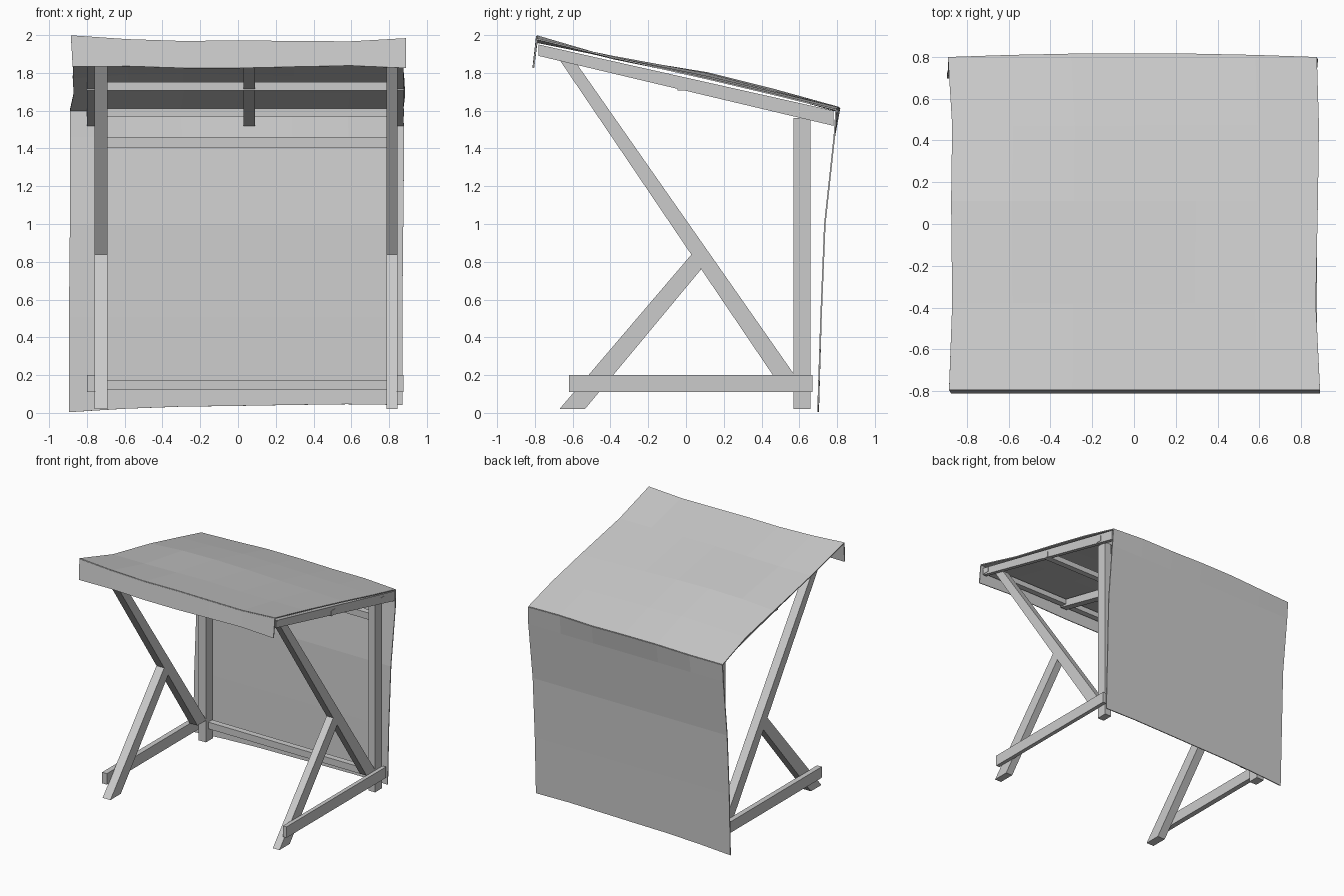
import bpy, bmesh

cube = bpy.data.objects.get("Cube")
if cube:
    bpy.data.objects.remove(cube, do_unlink=True)

grey = bpy.data.materials.new("plain_grey")
grey.use_nodes = True
colour = (0.6, 0.6, 0.6, 1)
grey.diffuse_color = colour
grey.node_tree.nodes["Principled BSDF"].inputs["Base Color"].default_value = colour


def finish(name, bm):
    bmesh.ops.recalc_face_normals(bm, faces=bm.faces[:])
    mesh = bpy.data.meshes.new(name)
    bm.to_mesh(mesh)
    bm.free()
    mesh.materials.append(grey)
    obj = bpy.data.objects.new(name, mesh)
    bpy.context.collection.objects.link(obj)
    return obj


def beam(name, x0, x1, profile):
    """Timber: a side profile of (y, z) points extruded from x0 to x1."""
    bm = bmesh.new()
    face = bm.faces.new([bm.verts.new((x0, y, z)) for y, z in profile])
    ext = bmesh.ops.extrude_face_region(bm, geom=[face])
    moved = [v for v in ext["geom"] if isinstance(v, bmesh.types.BMVert)]
    bmesh.ops.translate(bm, vec=(x1 - x0, 0, 0), verts=moved)
    return finish(name, bm)


def box(y0, y1, z0, z1):
    return [(y0, z0), (y1, z0), (y1, z1), (y0, z1)]


def cloth(name, rows):
    """Uneven sheet: each row is a list of points, joined to the next row."""
    bm = bmesh.new()
    grid = [[bm.verts.new(p) for p in row] for row in rows]
    for a, b in zip(grid, grid[1:]):
        for i in range(len(a) - 1):
            bm.faces.new((a[i], a[i + 1], b[i + 1], b[i]))
    obj = finish(name, bm)
    mod = obj.modifiers.new("thickness", "SOLIDIFY")
    mod.thickness = 0.008
    mod.offset = 0
    return obj


def row(left, right, y, heights, y_sag=0):
    n = len(heights) - 1
    return [(left + (right - left) * i / n, y + y_sag * i * (n - i), z)
            for i, z in enumerate(heights)]


# Side frames: legs and braces inside, skid and rafter on the outer face
rafter = [(-0.78, 1.89), (0.78, 1.52), (0.78, 1.60), (-0.78, 1.95)]
for side, inner, outer in (("right", (-0.76, -0.69), (-0.80, -0.757)),
                           ("left", (0.785, 0.845), (0.842, 0.875))):
    beam(side + "_rear_post", *inner, box(0.57, 0.66, 0.02, 1.56))
    beam(side + "_long_brace", *inner,
         [(0.46, 0.20), (0.575, 0.20), (-0.58, 1.85), (-0.67, 1.87)])
    beam(side + "_short_brace", *inner,
         [(-0.67, 0.02), (-0.535, 0.02), (0.08, 0.76), (0.03, 0.84)])
    beam(side + "_skid", *outer, box(-0.62, 0.67, 0.11, 0.20))
    beam(side + "_rafter", *outer, rafter)

# Centre rafter and cross timbers
beam("centre_rafter", 0.03, 0.09, rafter)
for name, y, z in (("front", -0.74, 1.915), ("middle", -0.02, 1.73),
                   ("rear", 0.62, 1.59)):
    beam(name + "_purlin", -0.803, 0.878, box(y - 0.024, y + 0.024, z - 0.022, z + 0.022))
beam("upper_back_rail", -0.69, 0.785, box(0.60, 0.65, 1.405, 1.46))
beam("lower_back_rail", -0.69, 0.785, box(0.60, 0.65, 0.12, 0.175))

# Roof sheet, slightly rumpled, with a hanging front flap
front_edge = row(-0.885, 0.89, -0.79, [1.995, 1.975, 1.965, 1.968, 1.965, 1.963, 1.98])
back_edge = row(-0.89, 0.875, 0.795, [1.60, 1.605, 1.615, 1.615, 1.61, 1.615, 1.605], 0.002)
cloth("roof_sheet", [
    front_edge,
    row(-0.87, 0.87, -0.38, [1.875, 1.875, 1.88, 1.885, 1.88, 1.88, 1.88]),
    row(-0.875, 0.88, 0.11, [1.775, 1.795, 1.80, 1.795, 1.785, 1.78, 1.77]),
    row(-0.87, 0.885, 0.47, [1.69, 1.70, 1.71, 1.705, 1.70, 1.695, 1.685]),
    back_edge,
])
cloth("front_flap", [
    front_edge,
    row(-0.875, 0.89, -0.808, [1.832, 1.835, 1.825, 1.825, 1.832, 1.838, 1.825]),
])

# Back sheet, curving in toward the ground
cloth("back_sheet", [
    back_edge,
    row(-0.89, 0.88, 0.785, [1.46] * 7),
    row(-0.89, 0.875, 0.735, [1.0] * 7),
    row(-0.895, 0.87, 0.715, [0.51] * 7),
    row(-0.895, 0.87, 0.70, [0.004, 0.022, 0.033, 0.037, 0.042, 0.046, 0.042]),
])
